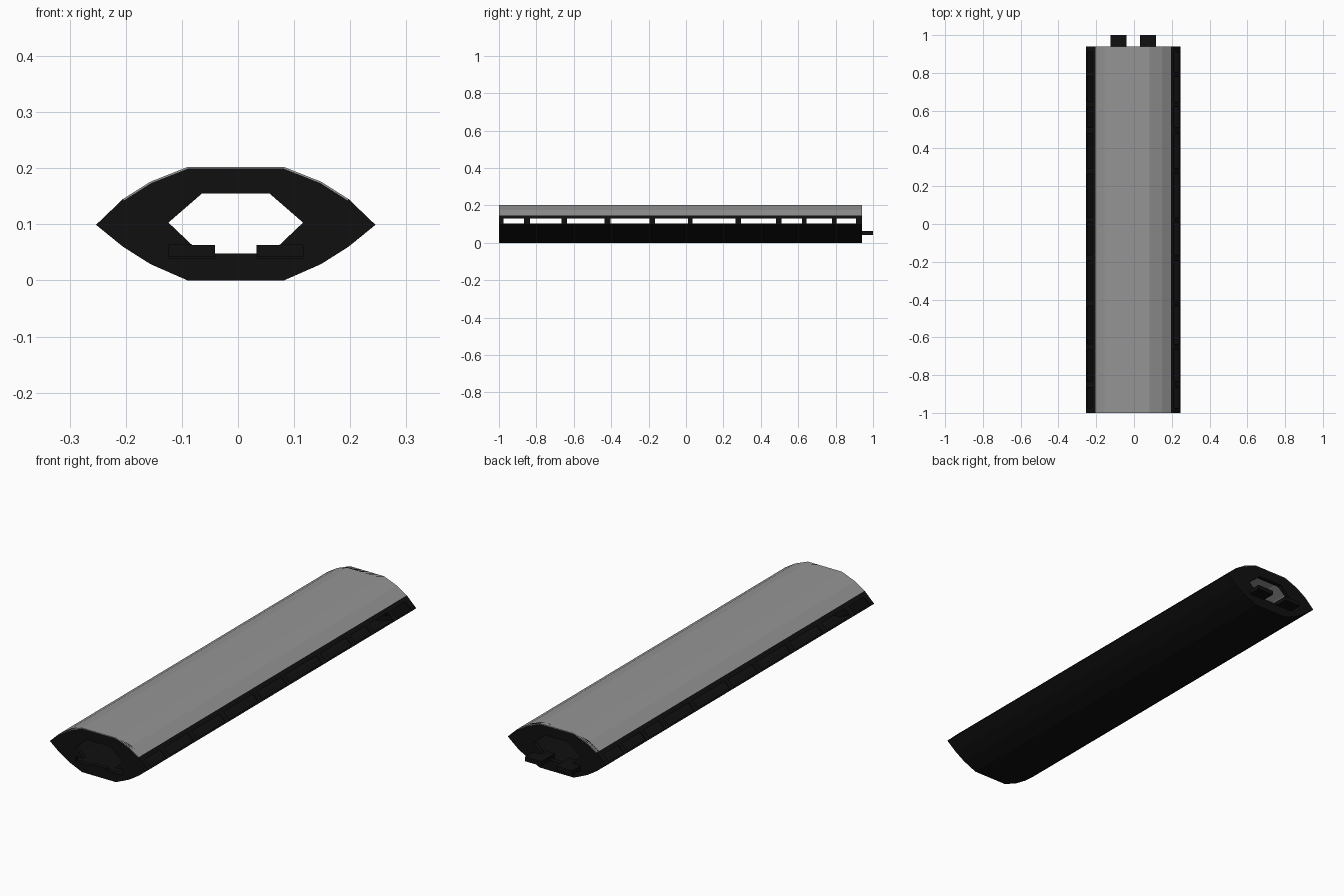
import bpy, bmesh

if "Cube" in bpy.data.objects:
    bpy.data.objects.remove(bpy.data.objects["Cube"])

CX = -0.004                      # the body sits a touch left of centre
Y0, Y1 = -1.0, 0.94              # hull ends
CAP = 0.02                       # end frame thickness


def material(name, rgb):
    m = bpy.data.materials.new(name)
    m.diffuse_color = (*rgb, 1)
    m.use_nodes = True
    m.node_tree.nodes["Principled BSDF"].inputs["Base Color"].default_value = m.diffuse_color
    return m


BLACK = material("black_shell", (0.005, 0.005, 0.005))
GREY = material("roof_grey", (0.3, 0.3, 0.3))


def add_object(name, bm, mat, thickness=0):
    bmesh.ops.remove_doubles(bm, verts=bm.verts, dist=1e-5)
    bmesh.ops.recalc_face_normals(bm, faces=bm.faces)
    me = bpy.data.meshes.new(name)
    bm.to_mesh(me)
    bm.free()
    me.materials.append(mat)
    ob = bpy.data.objects.new(name, me)
    bpy.context.collection.objects.link(ob)
    if thickness:
        mod = ob.modifiers.new("thickness", 'SOLIDIFY')
        mod.thickness = thickness
        mod.offset = -1
    return ob


def mirrored(half):
    """Close a right-hand outline (bottom to top) with its left-hand copy."""
    pts = half + [(-x, z) for x, z in reversed(half)]
    out = []
    for x, z in pts:
        p = (x + CX, z)
        if not out or p != out[-1]:
            out.append(p)
    return out


def quad(bm, a, b, y0, y1):
    co = [(a[0], y0, a[1]), (b[0], y0, b[1]), (b[0], y1, b[1]), (a[0], y1, a[1])]
    bm.faces.new([bm.verts.new(c) for c in co])


def strip(name, pts, mat):
    bm = bmesh.new()
    for a, b in zip(pts, pts[1:]):
        quad(bm, a, b, Y0, Y1)
    ob = add_object(name, bm, mat, 0.003)
    return ob


# Cross-section of the hull, right half
TIP = (0.249, 0.099)
LOWER = [(0.086, 0.0), (0.152, 0.029), (0.201, 0.06), TIP]
SHOULDER = (0.201, 0.145)
UPPER = [SHOULDER, (0.152, 0.176), (0.086, 0.202)]

right_low = [(x + CX, z) for x, z in LOWER]
left_low = [(-x + CX, z) for x, z in LOWER]
strip("lower_hull", left_low[::-1] + right_low, BLACK)

roof = [(x + CX, z) for x, z in UPPER] + [(-x + CX, z) for x, z in UPPER[::-1]]
strip("roof", roof, GREY)

# Window bands: sill, header and pillars between the openings
WINDOWS = [(-0.975, -0.865), (-0.835, -0.665), (-0.635, -0.435), (-0.405, -0.195),
           (-0.165, 0.01), (0.035, 0.265), (0.295, 0.48), (0.51, 0.62),
           (0.645, 0.78), (0.805, 0.91)]


def band_point(z, side):
    t = (z - TIP[1]) / (SHOULDER[1] - TIP[1])
    return (side * (TIP[0] + t * (SHOULDER[0] - TIP[0])) + CX, z)


cuts = [Y0] + [y for w in WINDOWS for y in w] + [Y1]
for side, label in ((1, "right"), (-1, "left")):
    bm = bmesh.new()
    rows = [band_point(z, side) for z in (TIP[1], 0.104, 0.131, SHOULDER[1])]
    for i, (ya, yb) in enumerate(zip(cuts, cuts[1:])):
        for r in range(3):
            if r == 1 and i % 2:
                continue
            a, b = (rows[r], rows[r + 1])
            quad(bm, a, b, ya, yb)
    ob = add_object(label + "_window_band", bm, BLACK, 0.003)
    if ob.data.polygons[0].normal.x * side < 0:
        ob.data.flip_normals()

for name in ("lower_hull", "roof"):
    me = bpy.data.objects[name].data
    if sum(p.normal.z * (p.center.z - 0.1) for p in me.polygons) < 0:
        me.flip_normals()


# End frames: hull outline with a hexagonal doorway
def end_frame(name, hole, y):
    cu = bpy.data.curves.new(name, 'CURVE')
    cu.dimensions = '2D'
    cu.fill_mode = 'BOTH'
    cu.extrude = CAP / 2
    for loop in (mirrored(LOWER + UPPER), mirrored(hole)):
        sp = cu.splines.new('POLY')
        sp.points.add(len(loop) - 1)
        for p, (x, z) in zip(sp.points, loop):
            p.co = (x, z, 0, 1)
        sp.use_cyclic_u = True
    tmp = bpy.data.objects.new(name + "_outline", cu)
    bpy.context.collection.objects.link(tmp)
    bpy.context.view_layer.update()
    me = bpy.data.meshes.new_from_object(
        tmp.evaluated_get(bpy.context.evaluated_depsgraph_get()))
    bpy.data.objects.remove(tmp)
    bm = bmesh.new()
    bm.from_mesh(me)
    for v in bm.verts:
        x, z, d = v.co
        v.co = (x, y - d, z)
    me_ob = add_object(name, bm, BLACK)
    me_ob.data.materials.clear()
    me_ob.data.materials.append(BLACK)
    for p in me_ob.data.polygons:
        p.use_smooth = False


DOOR_TOP = [(0.12, 0.103), (0.06, 0.155)]
SLOT = [(0.037, 0.048), (0.037, 0.04), (0.12, 0.04), (0.12, 0.063), (0.078, 0.063)]
end_frame("front_frame", SLOT + DOOR_TOP, Y0 + CAP / 2)
end_frame("back_frame", [(0.062, 0.048)] + DOOR_TOP, Y1 - CAP / 2)

# Coupling tabs at the back
for side, label in ((1, "right"), (-1, "left")):
    bm = bmesh.new()
    bmesh.ops.create_cube(bm, size=1)
    for v in bm.verts:
        v.co = (v.co.x * 0.083 + side * 0.0785 + CX,
                v.co.y * 0.1 + 0.95,
                v.co.z * 0.02 + 0.053)
    add_object(label + "_coupling_tab", bm, BLACK)
